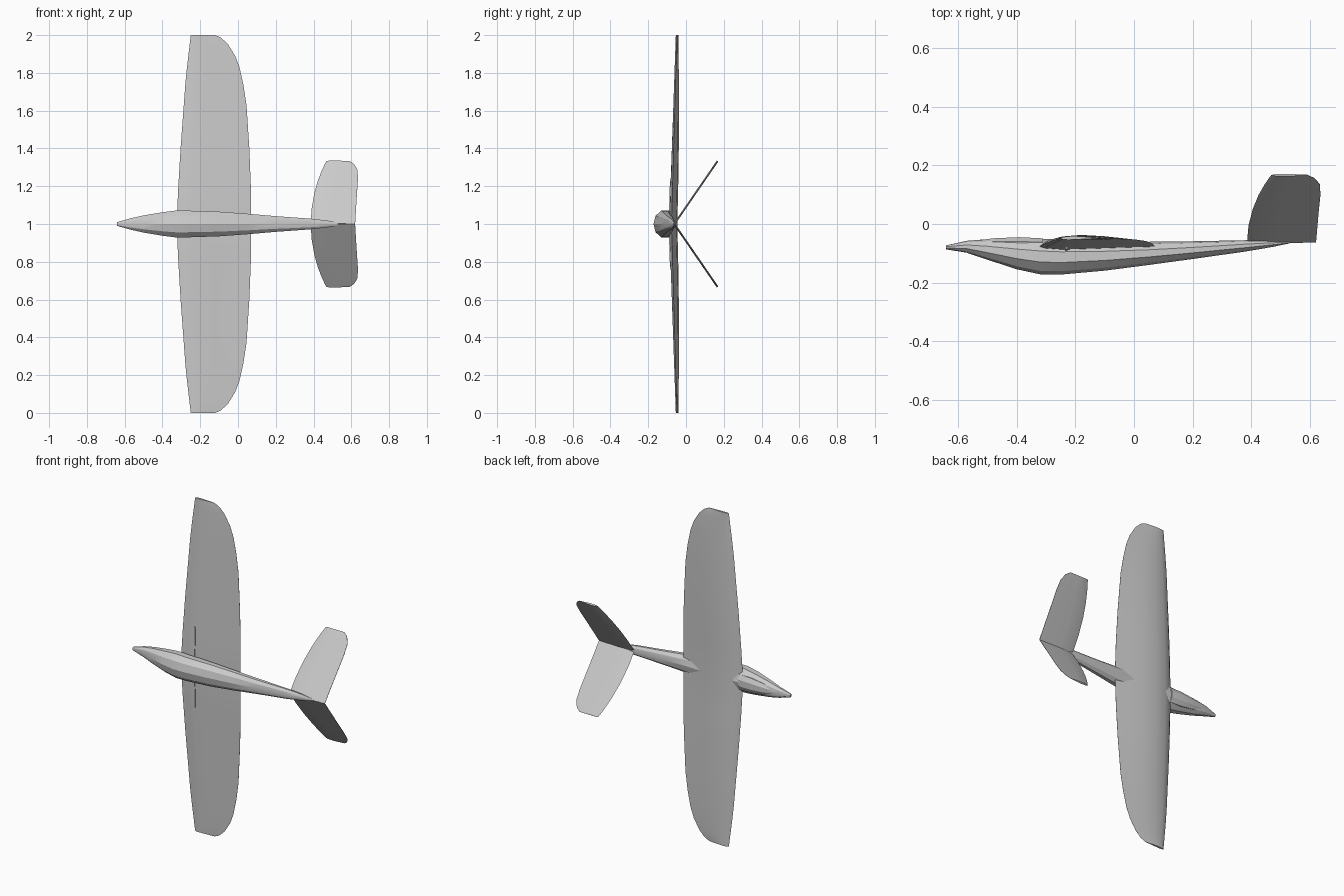
import bpy, bmesh, math
from mathutils import Vector

if "Cube" in bpy.data.objects:
    bpy.data.objects.remove(bpy.data.objects["Cube"])

grey = bpy.data.materials.new("light grey")
grey.use_nodes = True
grey.diffuse_color = (0.6, 0.6, 0.6, 1)
grey.node_tree.nodes["Principled BSDF"].inputs["Base Color"].default_value = (0.6, 0.6, 0.6, 1)


def loft(name, rings, angle=25):
    """Skin a list of closed rings and cap both ends."""
    bm = bmesh.new()
    rows = [[bm.verts.new(p) for p in ring] for ring in rings]
    n = len(rows[0])
    for a, b in zip(rows, rows[1:]):
        for i in range(n):
            j = (i + 1) % n
            bm.faces.new((a[i], a[j], b[j], b[i]))
    bm.faces.new(rows[0])
    bm.faces.new(rows[-1])
    bmesh.ops.recalc_face_normals(bm, faces=bm.faces)
    mesh = bpy.data.meshes.new(name)
    bm.to_mesh(mesh)
    bm.free()
    mesh.materials.append(grey)
    obj = bpy.data.objects.new(name, mesh)
    bpy.context.collection.objects.link(obj)
    bpy.ops.object.select_all(action='DESELECT')
    obj.select_set(True)
    bpy.context.view_layer.objects.active = obj
    bpy.ops.object.shade_smooth_by_angle(angle=math.radians(angle))
    return obj


def body_ring(x, top, bottom, half, sides=10):
    """Faceted oval section across the fuselage."""
    mid, tall = (top + bottom) / 2, (top - bottom) / 2
    ring = []
    for i in range(sides):
        a = math.tau * (i + 0.5) / sides
        ring.append((x, mid + tall * math.sin(a) * 1.04, 1 + half * math.cos(a) * 1.04))
    return ring


# Fuselage: x, top, bottom, half width
body = [(-0.64, -0.073, -0.086, 0.010), (-0.57, -0.058, -0.097, 0.030),
        (-0.50, -0.053, -0.120, 0.046), (-0.40, -0.051, -0.152, 0.063),
        (-0.32, -0.052, -0.169, 0.073), (-0.25, -0.056, -0.170, 0.071),
        (-0.10, -0.060, -0.157, 0.066), (0.05, -0.062, -0.138, 0.055),
        (0.20, -0.060, -0.118, 0.042), (0.38, -0.056, -0.093, 0.029),
        (0.47, -0.057, -0.078, 0.019), (0.53, -0.060, -0.066, 0.008)]
loft("fuselage", [body_ring(*s) for s in body])

# Canopy, a slight hump ahead of the wing
canopy = [(-0.55, -0.058, -0.075, 0.012), (-0.48, -0.048, -0.085, 0.034),
          (-0.39, -0.044, -0.095, 0.046), (-0.31, -0.048, -0.095, 0.048)]
loft("canopy", [body_ring(*s, sides=8) for s in canopy])

# Wing section: chord fraction, height (upper scaled apart from lower)
airfoil = [(0, 0), (0.04, 0.4), (0.14, 0.78), (0.32, 1), (0.55, 0.82), (0.8, 0.4), (1, 0.03),
           (1, -0.03), (0.75, -0.3), (0.45, -0.7), (0.2, -1), (0.05, -0.6)]
# Wing stations: span, leading edge, trailing edge
stations = [(0, -0.325, 0.07), (0.2, -0.316, 0.068), (0.4, -0.304, 0.06), (0.63, -0.287, 0.045),
            (0.74, -0.279, 0.028), (0.83, -0.27, 0.008), (0.89, -0.263, -0.015),
            (0.95, -0.256, -0.052), (0.985, -0.252, -0.088), (1, -0.25, -0.12)]


def wing_ring(span, lead, trail):
    s = abs(span)
    chord_y = -0.078 + 0.029 * s
    upper, lower = 0.032 - 0.024 * s * s, 0.011 - 0.006 * s
    return [(lead + u * (trail - lead), chord_y + h * (upper if h > 0 else lower), 1 + span)
            for u, h in airfoil]


mirrored = [(-s, a, b) for s, a, b in reversed(stations[1:])] + stations
loft("wing", [wing_ring(*s) for s in mirrored], 40)

# Air brakes: thin blades under the wing
for side, label in ((1, "upper"), (-1, "lower")):
    rings = []
    for s in (0.07, 0.24):
        y = -0.087 + 0.03 * s
        rings.append([(x, y + d, 1 + side * s) for x, d in
                      ((-0.235, 0.008), (-0.225, 0.008), (-0.225, -0.005), (-0.235, -0.005))])
    loft("air_brake_" + label, rings)

# V tail: span fraction, leading edge, trailing edge
tail = [(0, 0.385, 0.62), (0.25, 0.39, 0.625), (0.5, 0.405, 0.63), (0.7, 0.424, 0.635),
        (0.86, 0.445, 0.633), (0.95, 0.459, 0.615), (1, 0.468, 0.59)]
for side, label in ((1, "upper"), (-1, "lower")):
    root, tip = Vector((0, -0.062, 1)), Vector((0, 0.167, 1 + side * 0.333))
    normal = (tip - root).cross(Vector((1, 0, 0))).normalized()
    rings = []
    for s, lead, trail in tail:
        base = root.lerp(tip, s)
        rings.append([base + Vector((lead + u * (trail - lead), 0, 0)) + normal * t
                      for u, t in ((0, 0), (0.12, 0.004), (0.4, 0.005), (1, 0.001),
                                   (1, -0.001), (0.4, -0.005), (0.12, -0.004))])
    loft("tail_fin_" + label, rings, 40)
